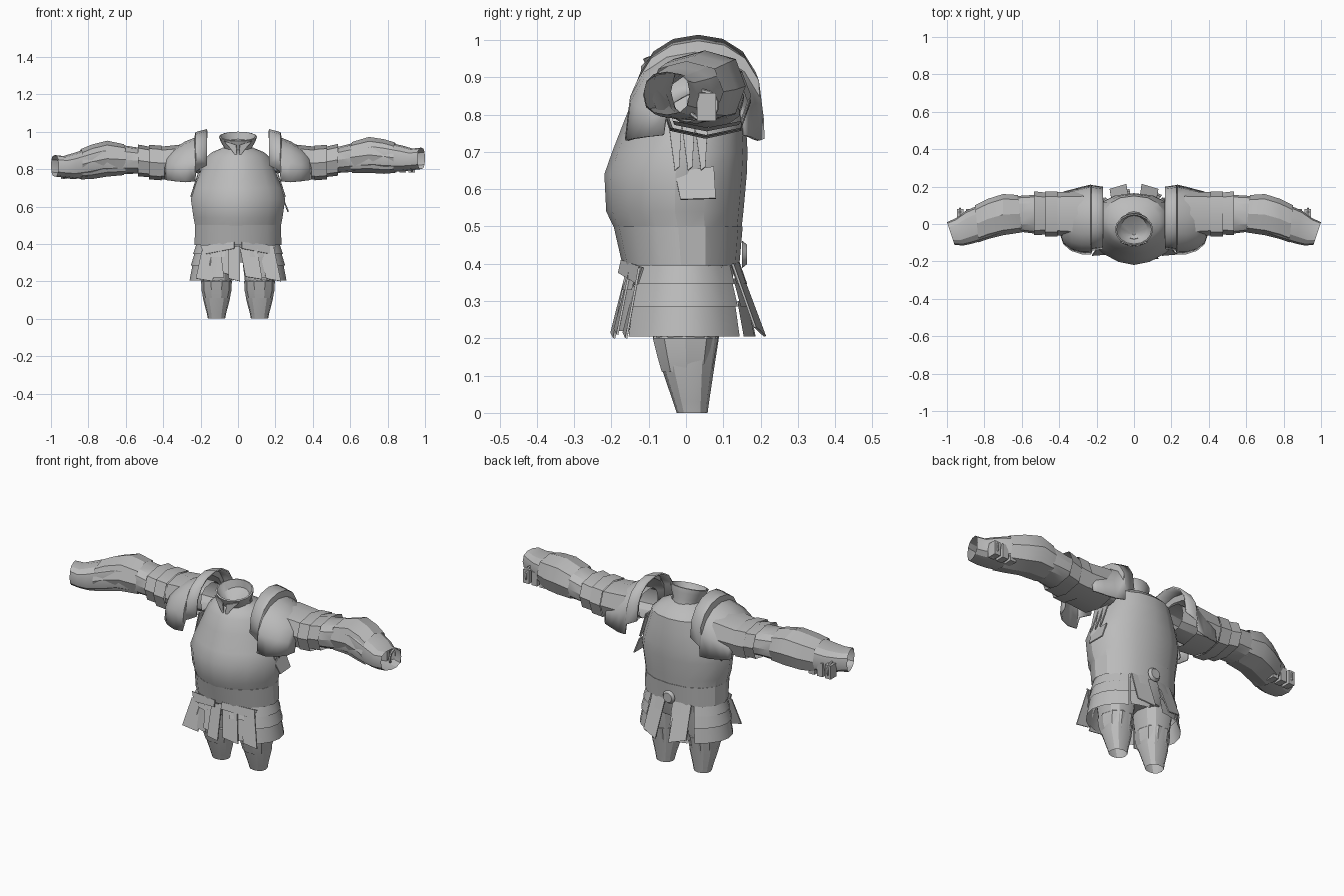
import bpy, bmesh, math
from math import sin, cos, pi, radians
from mathutils import Vector

old = bpy.data.objects.get("Cube")
if old:
    bpy.data.objects.remove(old)

steel = bpy.data.materials.new("grey_steel")
steel.use_nodes = True
GREY = (0.5, 0.5, 0.5, 1)
steel.diffuse_color = GREY
steel.node_tree.nodes["Principled BSDF"].inputs["Base Color"].default_value = GREY
parts = []


def finish(name, bm):
    me = bpy.data.meshes.new(name)
    bmesh.ops.recalc_face_normals(bm, faces=bm.faces)
    bm.to_mesh(me)
    bm.free()
    me.materials.append(steel)
    ob = bpy.data.objects.new(name, me)
    bpy.context.collection.objects.link(ob)
    parts.append(ob)
    return ob


def loft(name, rings, closed=True, caps=()):
    """Skin a list of point rings; caps lists the ring indices to fill."""
    bm = bmesh.new()
    rows = [[bm.verts.new(p) for p in r] for r in rings]
    n = len(rows[0])
    for a, b in zip(rows, rows[1:]):
        for i in range(n if closed else n - 1):
            j = (i + 1) % n
            bm.faces.new((a[i], a[j], b[j], b[i]))
    for c in caps:
        bm.faces.new(rows[c])
    return finish(name, bm)


def oval(n, u0, u1, v0, v1, power=1.0, keel=None):
    """Points of an oval filling the box; keel is the power of the v0 half."""
    pts = []
    for i in range(n):
        c, s = cos(2 * pi * i / n), sin(2 * pi * i / n)
        p = keel if keel and s < -0.01 else power
        pts.append(((u0 + u1) / 2 + (u1 - u0) / 2 * math.copysign(abs(c) ** p, c),
                    (v0 + v1) / 2 + (v1 - v0) / 2 * math.copysign(abs(s) ** p, s)))
    return pts


def upright(name, rows, n=16, power=0.9, keel=None, caps=(), cx=0, slope=0):
    """Vertical tube; rows are (z, half width, front y, back y)."""
    return loft(name, [[(cx + x, y, z + slope * (y - b)) for x, y in oval(n, -w, w, f, b, power, keel)]
                       for z, w, f, b in rows], caps=caps)


def sideways(name, rows, side, n=10, power=0.8, caps=()):
    """Tube along the arm; rows are (x, front y, back y, low z, high z, slant)."""
    rings = []
    for x, f, b, lo, hi, slant in rows:
        drop = 0.04 * min(1, max(0, x - 0.5) / 0.4) if side < 0 else 0
        rings.append([(side * (x + slant * (y - b)), y, z - drop)
                      for y, z in oval(n, f, b, lo, hi, power)])
    return loft(name, rings, caps=caps)


def plate(name, corners, thick=0.006):
    """Thin plate through four corners."""
    p = [Vector(c) for c in corners]
    nrm = (p[1] - p[0]).cross(p[3] - p[0]).normalized() * thick / 2
    return loft(name, [[q - nrm for q in p], [q + nrm for q in p]], caps=(0, 1))


# Breastplate with a keeled chest, then waist band, hips and sloping collar
upright("breastplate", [(0.40, 0.222, -0.155, 0.138), (0.47, 0.224, -0.18, 0.146),
                        (0.54, 0.238, -0.214, 0.154), (0.64, 0.252, -0.219, 0.163),
                        (0.70, 0.235, -0.198, 0.165), (0.79, 0.2, -0.163, 0.16),
                        (0.86, 0.172, -0.135, 0.15), (0.89, 0.14, -0.11, 0.12),
                        (0.915, 0.08, -0.08, 0.06)], keel=1.15)
upright("waist_band", [(0.395, 0.232, -0.17, 0.143), (0.50, 0.23, -0.194, 0.152),
                       (0.50, 0.22, -0.175, 0.14)], keel=1.1)
upright("hips", [(0.30, 0.15, -0.11, 0.11), (0.36, 0.2, -0.13, 0.125),
                 (0.41, 0.22, -0.15, 0.135)], caps=(0,))
upright("collar", [(0.90, 0.075, -0.10, 0.07), (0.94, 0.076, -0.09, 0.06),
                   (0.975, 0.094, -0.105, 0.06), (1.0, 0.102, -0.115, 0.055),
                   (1.0, 0.094, -0.107, 0.048), (0.96, 0.07, -0.09, 0.045),
                   (0.90, 0.01, -0.06, -0.04)], power=1, caps=(6,), slope=0.3)
for s in (-1, 1):
    plate("collar_flap", [(0.004 * s, -0.115, 0.86), (0.04 * s, -0.11, 0.91),
                          (0.075 * s, -0.095, 0.95), (0.01 * s, -0.118, 0.93)])

# Round buckle at the back of the waist
bm = bmesh.new()
bmesh.ops.create_cone(bm, cap_ends=True, segments=12, radius1=0.037, radius2=0.026, depth=0.014)
buckle = finish("back_buckle", bm)
buckle.rotation_euler = (radians(-90), 0, 0)
buckle.location = (0, 0.157, 0.425)


def skirt_panel(name, a0, a1, layers, flare=1.0, n=6):
    """Curved hanging panel of overlapping lames, angles measured from +x."""
    for k, (top, low, lift) in enumerate(layers):
        rings = []
        for z in (top, low):
            t = (0.40 - z) / 0.20
            rx = 0.222 + 0.038 * t * flare + (lift if z == low else 0)
            ry = 0.15 + 0.035 * t * flare + (lift if z == low else 0)
            rings.append([(rx * cos(a), -0.005 + ry * sin(a), z)
                          for a in (radians(a0 + (a1 - a0) * i / n) for i in range(n + 1))])
        loft(name + "_lame_" + str(k + 1), rings, closed=False)


LAMES = [(0.405, 0.345, 0.008), (0.36, 0.285, 0.008), (0.30, 0.205, 0.0)]
for base in (0, 180):
    skirt_panel("hip_tasset", base - 54, base + 54, LAMES)
for a in (62, 101):
    skirt_panel("back_tasset", a - 6, a + 17, LAMES, 1.25, 3)
for a in (233, 285):
    skirt_panel("front_tasset", a, a + 20, [(0.40, 0.33, 0.008), (0.34, 0.22, 0.0)], 1.1, 3)

# Flaring loose flaps, front and back
for x, w, top, low, tilt in ((-0.15, 0.045, 0.36, 0.2, -0.03), (-0.075, 0.025, 0.40, 0.23, 0.02),
                             (-0.02, 0.03, 0.38, 0.2, 0.0), (0.055, 0.045, 0.38, 0.21, 0.03),
                             (0.15, 0.04, 0.38, 0.2, 0.04)):
    y = -0.163 + abs(x) * 0.25
    plate("front_flap", [(x - w, y, top), (x + w, y, top + 0.01),
                         (x + w + tilt, y - 0.035, low), (x - w + tilt, y - 0.042, low + 0.015)])
for s in (-1, 1):
    plate("back_flap", [(s * 0.03, 0.135, 0.41), (s * 0.12, 0.125, 0.40),
                        (s * 0.13, 0.185, 0.23), (s * 0.04, 0.212, 0.205)])
    # belt tab overlapping the front of the waist
    plate("belt_tab", [(s * 0.02, -0.18, 0.375), (s * 0.18, -0.13, 0.345),
                       (s * 0.2, -0.115, 0.39), (s * 0.02, -0.172, 0.41)])

# Loose tab under the left arm
plate("side_tab", [(0.24, -0.03, 0.645), (0.235, 0.075, 0.66),
                   (0.266, 0.08, 0.575), (0.27, -0.015, 0.572)])

for s in (-1, 1):
    # Legs with knee cuffs, tapering to open ends
    upright("leg", [(0.0, 0.046, -0.025, 0.058), (0.03, 0.052, -0.035, 0.062),
                    (0.11, 0.073, -0.062, 0.074), (0.20, 0.078, -0.088, 0.088),
                    (0.30, 0.09, -0.10, 0.10), (0.40, 0.10, -0.11, 0.11)],
            n=12, cx=0.115 * s, caps=(5,))
    upright("knee_cuff", [(0.11, 0.07, -0.068, 0.072), (0.15, 0.08, -0.08, 0.08),
                          (0.20, 0.082, -0.093, 0.09), (0.215, 0.07, -0.08, 0.08)],
            n=10, cx=0.115 * s)

    # Shoulder guard: a raised neck flange, then a dome closing towards the arm
    arches = []
    for x, f, b, top, low in ((0.165, -0.13, 0.195, 1.01, 0.82), (0.225, -0.14, 0.205, 0.995, 0.79),
                              (0.23, -0.16, 0.207, 0.965, 0.735), (0.28, -0.158, 0.195, 0.945, 0.73),
                              (0.335, -0.14, 0.18, 0.91, 0.735), (0.375, -0.105, 0.17, 0.88, 0.74),
                              (0.39, -0.06, 0.155, 0.86, 0.745)):
        arch = []
        for i in range(9):
            t = pi * i / 8
            arch.append((s * x, (f + b) / 2 - (b - f) / 2 * math.copysign(abs(cos(t)) ** 0.95, cos(t)),
                         low + (top - low) * sin(t) ** 0.75))
        arches.append(arch)
    guard = loft("shoulder_guard", arches, closed=False)
    shell = guard.modifiers.new("thickness", "SOLIDIFY")
    shell.thickness = 0.008
    shell.offset = 0

    # Narrow straps hanging below the shoulder guard
    for y in (-0.03, 0.005, 0.04):
        plate("armpit_strap", [(s * 0.205, y - 0.02, 0.80), (s * 0.205, y + 0.02, 0.80),
                               (s * 0.25, y + 0.012, 0.66), (s * 0.25, y, 0.65)])

    # Arm: sleeve, overlapping bands, elbow cover, gauntlet
    sideways("sleeve", [(0.2, -0.04, 0.13, 0.78, 0.93, 0), (0.42, -0.05, 0.155, 0.765, 0.91, 0),
                        (0.54, -0.05, 0.155, 0.78, 0.92, 0), (0.62, -0.04, 0.15, 0.785, 0.94, 0),
                        (0.72, -0.06, 0.14, 0.79, 0.955, 0), (0.80, -0.08, 0.115, 0.785, 0.945, 0.1),
                        (0.90, -0.105, 0.07, 0.787, 0.925, 0.2), (0.955, -0.115, 0.03, 0.795, 0.91, 0.3),
                        (1.0, -0.112, 0.01, 0.80, 0.915, 0.33)], s, n=12)
    sideways("upper_arm_band", [(0.27, -0.07, 0.175, 0.735, 0.935, 0),
                                (0.41, -0.06, 0.17, 0.745, 0.92, 0)], s, 8, 0.7)
    sideways("middle_arm_band", [(0.41, -0.068, 0.174, 0.74, 0.925, 0),
                                 (0.475, -0.068, 0.174, 0.745, 0.93, 0)], s, 8, 0.7)
    sideways("lower_arm_band", [(0.45, -0.055, 0.165, 0.755, 0.915, 0),
                                (0.535, -0.06, 0.175, 0.765, 0.935, 0)], s, 8, 0.7)
    sideways("elbow_cover", [(0.62, -0.045, 0.155, 0.78, 0.945, 0.1),
                             (0.70, -0.06, 0.16, 0.78, 0.972, 0),
                             (0.78, -0.08, 0.135, 0.775, 0.96, 0),
                             (0.85, -0.098, 0.10, 0.78, 0.942, 0.1)], s, 8)
    # Buckled straps behind the gauntlet
    drop = 0 if s > 0 else 0.035
    for x in (0.83, 0.88, 0.93):
        bm = bmesh.new()
        bmesh.ops.create_cube(bm, size=1)
        for v in bm.verts:
            v.co = (s * (x + v.co.x * 0.035), 0.055 + v.co.y * 0.05, 0.82 - drop + v.co.z * 0.075)
        finish("gauntlet_strap", bm)
    bpy.ops.mesh.primitive_torus_add(major_segments=14, minor_segments=6, major_radius=0.038,
                                     minor_radius=0.006, rotation=(0, pi / 2, 0),
                                     location=(s * 0.93, 0.045, 0.825 - drop))
    ring = bpy.context.object
    ring.name = "gauntlet_ring"
    ring.data.materials.append(steel)
    parts.append(ring)

# Soft shading with crisp plate edges
bpy.ops.object.select_all(action="DESELECT")
for ob in parts:
    ob.select_set(True)
bpy.context.view_layer.objects.active = parts[0]
bpy.ops.object.shade_smooth_by_angle(angle=radians(28))
